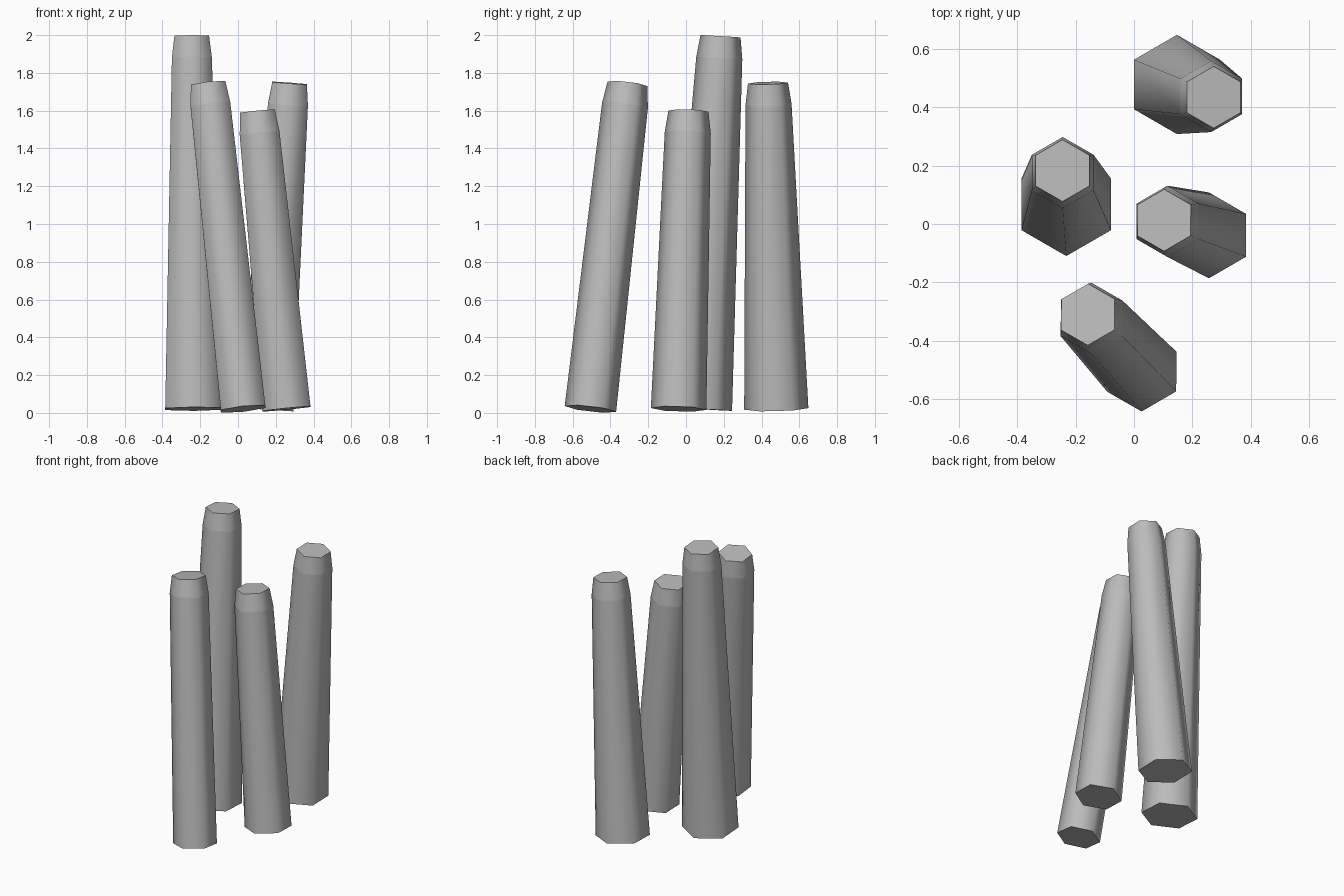
import bpy
import bmesh
from math import cos, sin, pi
from mathutils import Vector

SIDES = 6
BASE_Z = 0.021
TIP_RADIUS, SHOULDER_RADIUS, TIP_LENGTH = 0.106, 0.122, 0.115

cube = bpy.data.objects.get("Cube")
if cube:
    bpy.data.objects.remove(cube, do_unlink=True)

# Single stone colour
stone = bpy.data.materials.new("grey stone")
stone.use_nodes = True
colour = (0.5, 0.5, 0.5, 1)
stone.diffuse_color = colour
stone.node_tree.nodes["Principled BSDF"].inputs["Base Color"].default_value = colour


def pillar(name, base, top, base_radius):
    """Leaning, tapered hexagonal column with a narrower bevelled tip."""
    base, top = Vector(base), Vector(top)
    axis = top - base
    length = axis.length
    lean = Vector((0, 0, 1)).rotation_difference(axis)
    profile = [(base_radius, 0),
               (SHOULDER_RADIUS, length - TIP_LENGTH),
               (TIP_RADIUS, length)]
    bm = bmesh.new()
    rings = []
    for radius, height in profile:
        ring = []
        for i in range(SIDES):
            angle = 2 * pi * i / SIDES + pi / 2
            point = Vector((radius * cos(angle), radius * sin(angle), height))
            ring.append(bm.verts.new(base + lean @ point))
        rings.append(ring)

    # Smooth sides between rings
    for low, high in zip(rings, rings[1:]):
        for i in range(SIDES):
            j = (i + 1) % SIDES
            bm.faces.new((low[i], low[j], high[j], high[i])).smooth = True
    # Flat ends
    bm.faces.new(rings[0][::-1])
    bm.faces.new(rings[-1])
    # Crisp rims and shoulder
    for ring in rings:
        for i in range(SIDES):
            bm.edges.get((ring[i], ring[(i + 1) % SIDES])).smooth = False

    mesh = bpy.data.meshes.new(name)
    bm.to_mesh(mesh)
    bm.free()
    mesh.materials.append(stone)
    obj = bpy.data.objects.new(name, mesh)
    bpy.context.collection.objects.link(obj)


pillar("tall_pillar", (-0.232, 0.067, BASE_Z), (-0.245, 0.183, 1.994), 0.177)
pillar("front_pillar", (0.027, -0.506, BASE_Z), (-0.158, -0.31, 1.742), 0.137)
pillar("short_pillar", (0.257, -0.039, BASE_Z), (0.103, 0.013, 1.597), 0.147)
pillar("back_pillar", (0.147, 0.478, BASE_Z), (0.273, 0.434, 1.746), 0.17)
